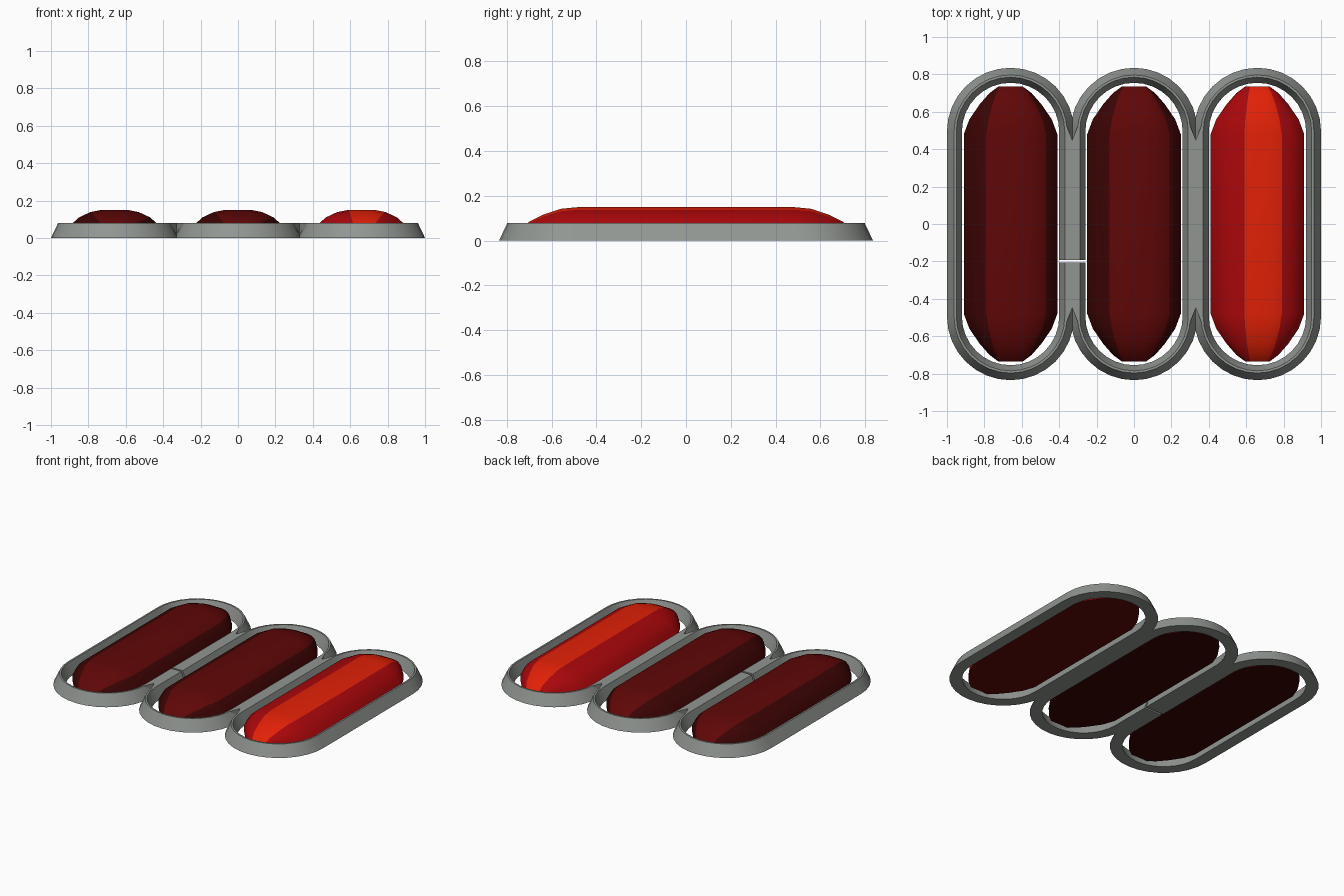
import bpy
import bmesh
from math import sin, cos, pi, radians

cube = bpy.data.objects.get("Cube")
if cube:
    bpy.data.objects.remove(cube, do_unlink=True)


def material(name, rgb):
    m = bpy.data.materials.new(name)
    m.use_nodes = True
    color = (*rgb, 1)
    m.diffuse_color = color
    bsdf = m.node_tree.nodes["Principled BSDF"]
    bsdf.inputs["Base Color"].default_value = color
    bsdf.inputs["Roughness"].default_value = 0.6
    return m


GRAY = material("frame gray", (0.285, 0.305, 0.285))
DARK = material("dark red", (0.115, 0.002, 0.002))
DEEP = material("deep dark red", (0.045, 0.001, 0.001))
RED = material("red", (0.4, 0.002, 0.003))
BRIGHT = material("bright orange red", (0.76, 0.015, 0.002))

PITCH = 0.66


def finish(name, bm, mats, x):
    """Turn a closed bmesh into an object."""
    bmesh.ops.recalc_face_normals(bm, faces=bm.faces)
    me = bpy.data.meshes.new(name)
    bm.to_mesh(me)
    bm.free()
    ob = bpy.data.objects.new(name, me)
    bpy.context.collection.objects.link(ob)
    ob.location.x = x
    for m in mats:
        me.materials.append(m)
    return ob


def activate(ob):
    bpy.ops.object.select_all(action="DESELECT")
    ob.select_set(True)
    bpy.context.view_layer.objects.active = ob


def smooth(ob, angle):
    activate(ob)
    bpy.ops.object.shade_smooth_by_angle(angle=radians(angle))


# Solid ridge that runs around each lens
FRAME = [(0.34, 0), (0.302, 0.08), (0.29, 0.08), (0.26, 0)]
SPINE, ARC = 0.495, 16


def frame(name, x):
    bm = bmesh.new()
    loops = []
    for r, z in FRAME:
        loop = []
        for side, y0 in enumerate((SPINE, -SPINE)):
            for i in range(ARC + 1):
                a = pi * (side + i / ARC)
                loop.append(bm.verts.new((r * cos(a), y0 + r * sin(a), z)))
        loops.append(loop)
    for a, b in zip(loops, loops[1:] + loops[:1]):
        for i in range(len(a)):
            j = (i + 1) % len(a)
            bm.faces.new((a[i], a[j], b[j], b[i]))
    return finish(name, bm, [GRAY], x)


# Lens: half cross-section (x, z), and stations (y, width scale, height scale)
HALF = [(0.243, 0.02), (0.25, 0.04), (0.225, 0.078), (0.19, 0.11), (0.13, 0.138), (0.07, 0.15)]
SECTION = [(-x, z) for x, z in HALF] + HALF[::-1]
STATIONS = [(0.48, 1, 1), (0.56, 0.88, 0.94), (0.64, 0.66, 0.73), (0.7, 0.45, 0.5), (0.735, 0.26, 0.2)]
BASE = 0.02


def lens(name, x, mats, band):
    """Faceted dome whose strips draw together at both ends; band is the lighter strips."""
    bm = bmesh.new()
    rows = []
    for y, sx, sz in [(-y, a, b) for y, a, b in STATIONS[::-1]] + STATIONS:
        row = []
        for px, pz in SECTION:
            pull = 1 - (1 - sx) * (abs(px) / 0.25) ** 0.4
            row.append(bm.verts.new((px * pull, y, BASE + (pz - BASE) * sz)))
        rows.append(row)
    for a, b in zip(rows, rows[1:]):
        for i in range(len(a) - 1):
            f = bm.faces.new((a[i], a[i + 1], b[i + 1], b[i]))
            f.material_index = 1 if i in band else 0
    for row in (rows[0], rows[-1]):
        bm.faces.new(row).material_index = 1
    under = bm.faces.new([r[0] for r in rows] + [r[-1] for r in reversed(rows)])
    under.material_index = 2
    smooth(finish(name, bm, mats, x), 25)


def bridge(name, x):
    """Flat-topped filler between two frames, notched at both ends."""
    bm = bmesh.new()
    w, tip, notch, top = 0.036, 0.54, 0.45, 0.08
    outline = [(-w, -tip), (0, -notch), (w, -tip), (w, tip), (0, notch), (-w, tip)]
    low = [bm.verts.new((px, py, 0)) for px, py in outline]
    high = [bm.verts.new((px, py, top)) for px, py in outline]
    bm.faces.new(low)
    bm.faces.new(high)
    for i in range(len(low)):
        j = (i + 1) % len(low)
        bm.faces.new((low[i], low[j], high[j], high[i]))
    return finish(name, bm, [GRAY], x)


# Three lamps; only the left one is lit
frames = [frame(label + "_frame", k * PITCH)
          for label, k in (("right", -1), ("middle", 0), ("left", 1))]
lens("right_lens", -PITCH, [DEEP, DARK, DEEP], range(4, 8))
lens("middle_lens", 0, [DEEP, DARK, DEEP], range(4, 8))
lens("left_lens", PITCH, [RED, BRIGHT, DARK], range(5, 7))

# Bridges between neighbouring frames
right_bridge = bridge("right_bridge", -PITCH / 2)
bridge("left_bridge", PITCH / 2)

# Narrow slit through the right-hand bridge
bm = bmesh.new()
bmesh.ops.create_cube(bm, size=1)
bmesh.ops.scale(bm, vec=(0.15, 0.014, 0.4), verts=bm.verts)
cutter = finish("slit_cutter", bm, [GRAY], -PITCH / 2)
cutter.location.y = -0.2
cutter.hide_render = True
for ob in (frames[0], frames[1], right_bridge):
    activate(ob)
    mod = ob.modifiers.new("slit", "BOOLEAN")
    mod.object = cutter
    mod.operation = "DIFFERENCE"
    mod.solver = "EXACT"
    bpy.ops.object.modifier_apply(modifier=mod.name)
bpy.data.objects.remove(cutter, do_unlink=True)

for ob in frames:
    smooth(ob, 30)
